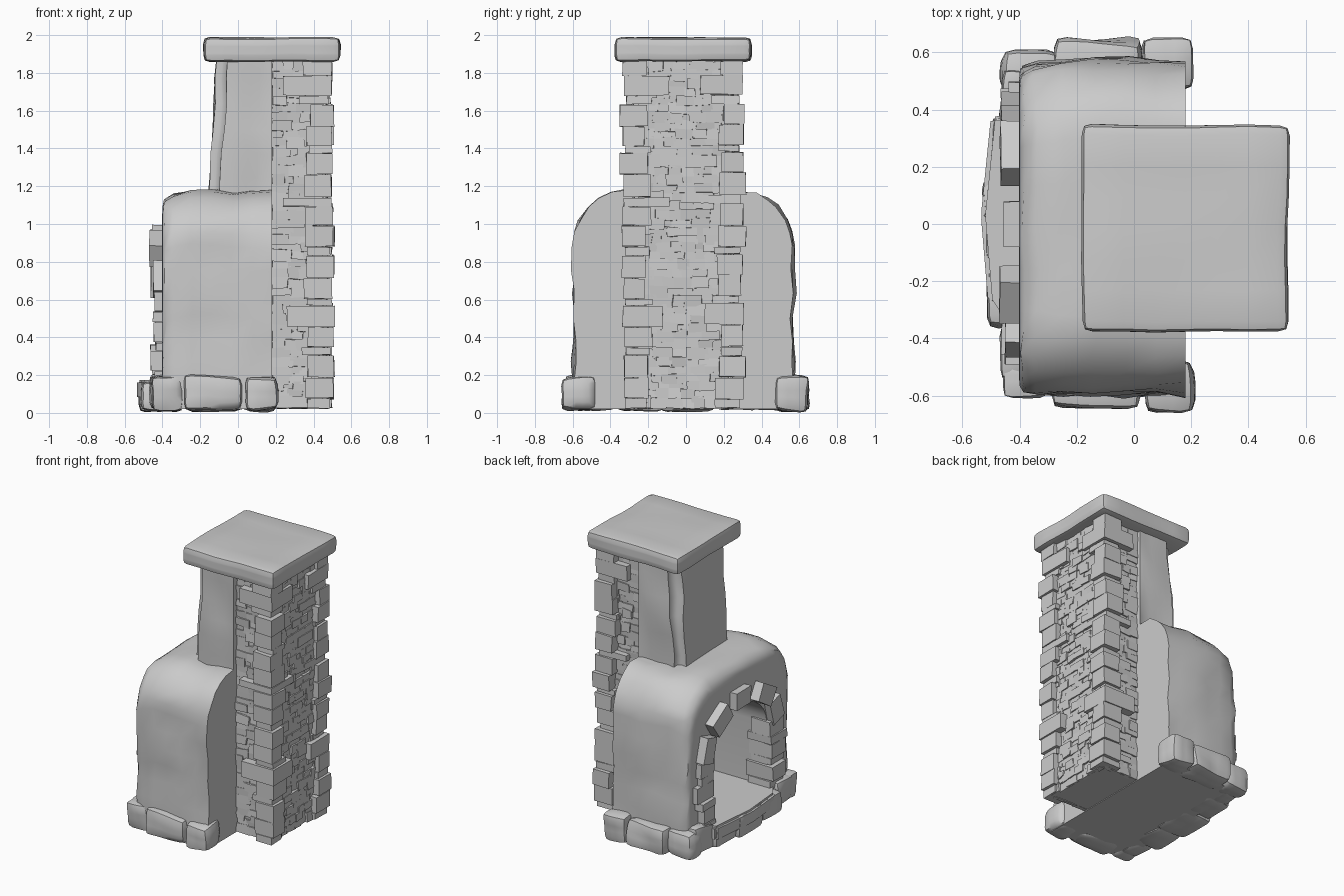
import bpy, bmesh, math, random
from mathutils import Vector, Matrix, noise

if "Cube" in bpy.data.objects:
    bpy.data.objects.remove(bpy.data.objects["Cube"])
random.seed(4)
R = random.uniform

stone_grey = bpy.data.materials.new("stone_grey")
stone_grey.use_nodes = True
GREY = (0.6, 0.6, 0.6, 1)
stone_grey.diffuse_color = GREY
stone_grey.node_tree.nodes["Principled BSDF"].inputs["Base Color"].default_value = GREY


def finish(bm, name, angle=None):
    bmesh.ops.recalc_face_normals(bm, faces=bm.faces[:])
    me = bpy.data.meshes.new(name)
    bm.to_mesh(me)
    bm.free()
    me.materials.append(stone_grey)
    ob = bpy.data.objects.new(name, me)
    bpy.context.collection.objects.link(ob)
    if angle:
        smooth(ob, angle)
    return ob


def smooth(ob, angle):
    bpy.ops.object.select_all(action='DESELECT')
    ob.select_set(True)
    bpy.context.view_layer.objects.active = ob
    bpy.ops.object.shade_smooth_by_angle(angle=math.radians(angle))


def add_box(bm, lo, hi, jitter=0.0, turn=0.0):
    """Box between two corners, optionally jittered and turned about x."""
    lo, hi = Vector(lo), Vector(hi)
    m = Matrix.Translation((lo + hi) / 2) @ Matrix.Rotation(turn, 4, 'X')
    m = m @ Matrix.Diagonal((*(hi - lo), 1))
    for v in bmesh.ops.create_cube(bm, size=1, matrix=m)["verts"]:
        v.co += Vector((R(-1, 1), R(-1, 1), R(-1, 1))) * jitter


def wobble(verts, freq, amp, keep=lambda co: False):
    seed = Vector((R(0, 50), R(0, 50), R(0, 50)))
    for v in verts:
        if not keep(v.co):
            v.co += noise.noise_vector(v.co * freq + seed) * amp


def rough_block(name, lo, hi, bevel, cuts, freq, amp, jitter=0.0):
    """Rounded, slightly lumpy block."""
    bm = bmesh.new()
    add_box(bm, lo, hi, jitter)
    bmesh.ops.bevel(bm, geom=bm.edges[:], offset=bevel, segments=2, profile=0.6, affect='EDGES')
    long_edges = [e for e in bm.edges if e.calc_length() > bevel * 1.5]
    bmesh.ops.subdivide_edges(bm, edges=long_edges, cuts=cuts, use_grid_fill=True)
    wobble(bm.verts, freq, amp)
    return finish(bm, name, 50)


def prism(name, outline, x0, x1):
    """Extrude a (y, z) outline along x."""
    bm = bmesh.new()
    f = bm.faces.new([bm.verts.new((x0, y, z)) for y, z in outline])
    ext = bmesh.ops.extrude_face_region(bm, geom=[f])["geom"]
    bmesh.ops.translate(bm, vec=(x1 - x0, 0, 0),
                        verts=[g for g in ext if isinstance(g, bmesh.types.BMVert)])
    return finish(bm, name)


# Plaster hearth body: shouldered profile lofted along x
half = [(0.58, 0.02 + 0.86 * i / 7) for i in range(8)]
half += [(0.31 + 0.27 * math.cos(t), 0.88 + 0.29 * math.sin(t))
         for t in [math.radians(15 * i) for i in range(1, 7)]]
half += [(0.16, 1.175)]
profile = half + [(0, 1.175)] + [(-y, z) for y, z in reversed(half)]
stations = [(0.18, 1), (0.08, 1), (-0.03, 1), (-0.14, 1), (-0.25, 1),
            (-0.34, 0.985), (-0.385, 0.96), (-0.4, 0.92), (-0.402, 0.86)]
bm = bmesh.new()
rings = [[bm.verts.new((x, -0.015 + y * s, 0.02 + (z - 0.02) * s)) for y, z in profile]
         for x, s in stations]
n = len(profile)
for a, b in zip(rings, rings[1:]):
    for i in range(n):
        j = (i + 1) % n
        bm.faces.new((a[i], a[j], b[j], b[i]))
bm.faces.new(rings[0])
bm.faces.new(rings[-1])
seed = Vector((3, 8, 1))
for v in bm.verts:
    d = noise.noise_vector(v.co * 5 + seed) * 0.024
    d += Vector((R(-1, 1), R(-1, 1), R(-1, 1))) * 0.007
    if v.co.x > 0.17 or v.co.x < -0.39:
        d.x = 0
    if v.co.z < 0.03:
        d.z = 0
    v.co += d
body = finish(bm, "plaster_body")

# Arched fire opening
arch = [(0.33, 0.1), (0.33, 0.62)]
arch += [(0.33 * math.cos(math.pi * i / 14), 0.62 + 0.25 * math.sin(math.pi * i / 14))
         for i in range(1, 14)]
arch += [(-0.33, 0.62), (-0.33, 0.1)]
cutter = prism("opening_cutter", arch, -0.6, 0.1)
cutter.hide_render = True
cut = body.modifiers.new("opening", 'BOOLEAN')
cut.operation, cut.object, cut.solver = 'DIFFERENCE', cutter, 'EXACT'
bpy.context.view_layer.objects.active = body
bpy.ops.object.modifier_apply(modifier="opening")
bpy.data.objects.remove(cutter)
smooth(body, 45)

# Plaster upper flue, leaning back slightly
bm = bmesh.new()
add_box(bm, (-0.16, -0.305, 1.1), (0.18, 0.275, 1.9))
bmesh.ops.bevel(bm, geom=[e for e in bm.edges
                          if abs(e.verts[0].co.z - e.verts[1].co.z) > 0.1 and e.verts[0].co.x < 0],
                offset=0.06, segments=3, affect='EDGES')
bmesh.ops.subdivide_edges(bm, edges=[e for e in bm.edges if e.calc_length() > 0.1],
                          cuts=5, use_grid_fill=True)
for v in bm.verts:
    if v.co.x < 0.17:
        v.co.x += 0.06 * (v.co.z - 1.1)
wobble(bm.verts, 4, 0.022, keep=lambda co: co.x > 0.17)
finish(bm, "plaster_flue", 60)

# Cap slab
rough_block("cap_slab", (-0.18, -0.377, 1.86), (0.54, 0.345, 1.987), 0.035, 5, 4, 0.008)

# Stone shaft core, faced with overlapping rows of shallow rubble stones
bm = bmesh.new()
add_box(bm, (0.18, -0.265, 0.025), (0.455, 0.235, 1.88))
finish(bm, "shaft_core")
bm = bmesh.new()
z = 0.03
while z < 1.83:
    h = R(0.035, 0.055)
    for side in ("right", "front", "back"):
        u, end = (-0.25, 0.22) if side == "right" else (0.187, 0.44)
        while u < end - 0.02:
            w = min(R(0.045, 0.1), end - u)
            d = R(0.004, 0.02)
            u0, u1, z0, z1 = u - 0.006, u + w + 0.006, z - 0.006, z + h + 0.006
            if side == "right":
                lo, hi = (0.44, u0, z0), (0.455 + d, u1, z1)
            elif side == "front":
                lo, hi = (u0, -0.265 - d, z0), (u1, -0.25, z1)
            else:
                lo, hi = (u0, 0.22, z0), (u1, 0.235 + d, z1)
            add_box(bm, lo, hi, 0.005)
            u += w
    z += h
finish(bm, "shaft_rubble")

# Corner quoins on the shaft: large blocks with thin ones between
for name, s in (("front_quoins", -1), ("back_quoins", 1)):
    bm = bmesh.new()
    z, k = 0.025, 0
    while z < 1.84:
        thin = k % 3 == 0
        h = min(R(0.035, 0.055) if thin else R(0.1, 0.125), 1.865 - z)
        lx, ly = R(0.12, 0.16), R(0.11, 0.15)
        if k % 7 == 5:
            lx, ly = R(0.18, 0.26), R(0.2, 0.25)
        x1 = R(0.475, 0.5) if thin else R(0.49, 0.513)
        y1 = s * (R(0.295, 0.32) if thin else R(0.305, 0.335)) - 0.017
        y0 = y1 - s * ly
        add_box(bm, (x1 - lx, min(y0, y1), z), (x1, max(y0, y1), z + h - 0.003), 0.003)
        z, k = z + h, k + 1
    finish(bm, name)

# Fire opening jambs
for name, s in (("front_jamb", -1), ("back_jamb", 1)):
    bm = bmesh.new()
    z, k = 0.16, 0
    while z < 0.63:
        h = R(0.085, 0.12) if k % 2 else R(0.045, 0.065)
        a, b = s * R(0.31, 0.33), s * R(0.42, 0.5)
        add_box(bm, (-R(0.435, 0.465), min(a, b), z),
                (-R(0.24, 0.3), max(a, b), z + h - 0.003), 0.003)
        z, k = z + h, k + 1
    finish(bm, name)

# Arch stones fanned over the opening
bm = bmesh.new()
for i in range(5):
    t = math.radians(12 + 39 * i)
    y, z = 0.39 * math.cos(t), 0.65 + 0.285 * math.sin(t)
    radial = math.atan2(math.sin(t) / 0.285, math.cos(t) / 0.39)
    r, w = R(0.055, 0.065), R(0.075, 0.095)
    add_box(bm, (-R(0.44, 0.472), y - r, z - w), (-0.3, y + r, z + w), 0.004, turn=radial)
finish(bm, "arch_stones")

# Hearth floor and the stones beneath its front edge
plan = [(0.1, 0.34), (-0.43, 0.38), (-0.5, 0.375), (-0.535, 0.03), (-0.51, -0.27),
        (-0.45, -0.36), (0.1, -0.34)]
bm = bmesh.new()
f = bm.faces.new([bm.verts.new((x, y, 0.07)) for x, y in plan])
top = bmesh.ops.extrude_face_region(bm, geom=[f])["geom"]
bmesh.ops.translate(bm, vec=(0, 0, 0.105), verts=[g for g in top if isinstance(g, bmesh.types.BMVert)])
bmesh.ops.bevel(bm, geom=bm.edges[:], offset=0.015, segments=2, affect='EDGES')
finish(bm, "hearth_floor", 40)
for i, (y0, y1, x) in enumerate([(-0.36, -0.13, -0.51), (-0.13, 0.15, -0.53), (0.15, 0.38, -0.5)]):
    rough_block(f"hearth_stone_{i + 1}", (x, y0, 0.012), (-0.3, y1, 0.17), 0.035, 2, 6, 0.014, 0.008)

# Rounded footing stones on both sides
for side, s in (("front", -1), ("back", 1)):
    for i, (x0, x1, out) in enumerate([(-0.46, -0.28, 0.605), (-0.28, 0.02, 0.645), (0.03, 0.21, 0.65)]):
        y0, y1 = sorted((s * 0.465, s * out))
        rough_block(f"{side}_footing_{i + 1}", (x0, y0, 0.012), (x1, y1, 0.195 + R(-0.01, 0.008)),
                    0.04, 2, 6, 0.016, 0.012)
    y0, y1 = sorted((s * 0.35, s * 0.54))
    rough_block(f"{side}_hearth_corner", (-0.47, y0, 0.012), (-0.32, y1, 0.2), 0.035, 2, 6, 0.014, 0.01)
